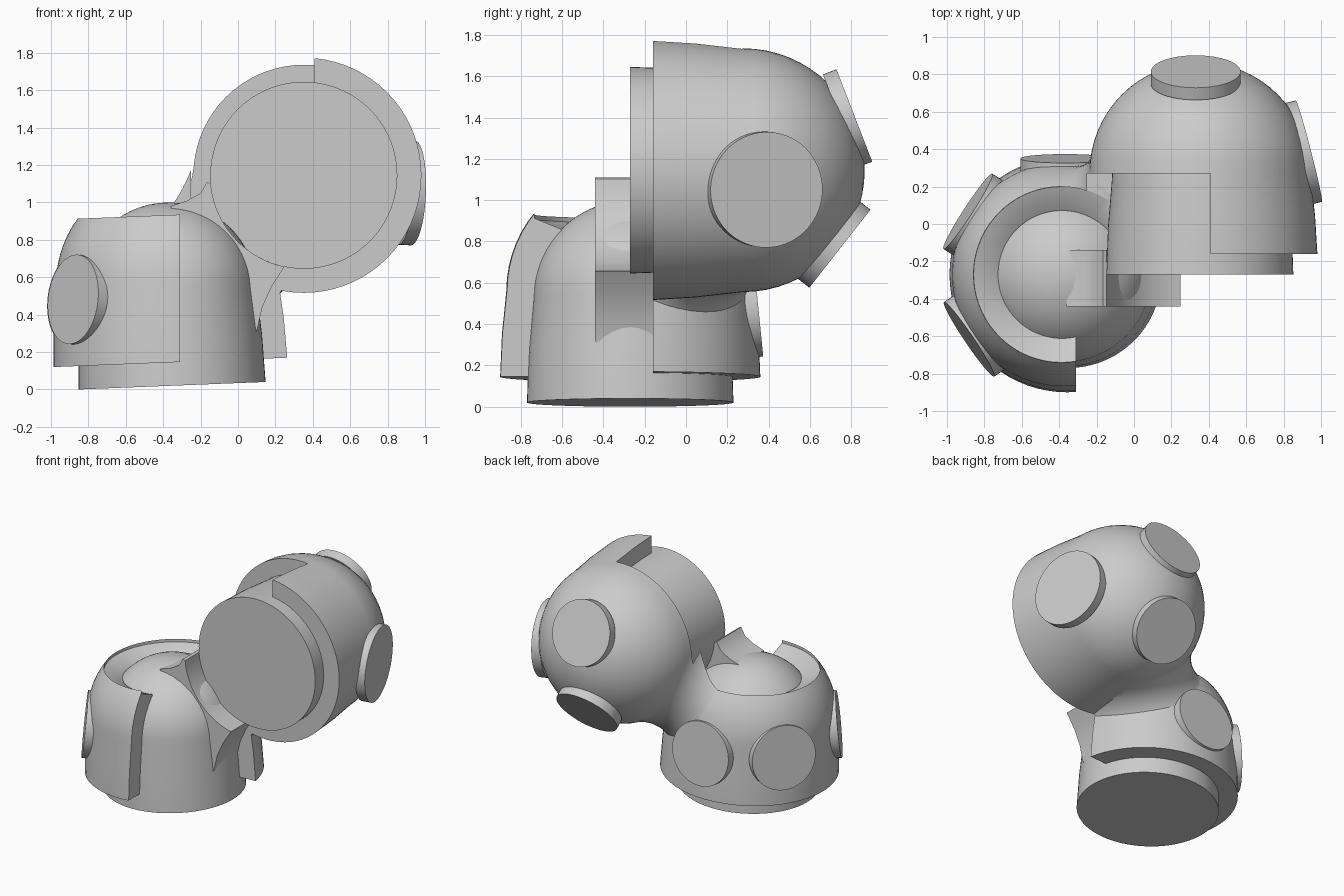
import bpy, bmesh, math
from mathutils import Vector, Matrix

if "Cube" in bpy.data.objects:
    bpy.data.objects.remove(bpy.data.objects["Cube"], do_unlink=True)

grey = bpy.data.materials.new("plain_grey")
grey.use_nodes = True
grey.diffuse_color = (0.6, 0.6, 0.6, 1)
grey.node_tree.nodes["Principled BSDF"].inputs["Base Color"].default_value = (0.6, 0.6, 0.6, 1)


def finish(name, bm):
    bmesh.ops.remove_doubles(bm, verts=bm.verts, dist=1e-5)
    bmesh.ops.recalc_face_normals(bm, faces=bm.faces)
    mesh = bpy.data.meshes.new(name)
    bm.to_mesh(mesh)
    bm.free()
    mesh.materials.append(grey)
    ob = bpy.data.objects.new(name, mesh)
    bpy.context.collection.objects.link(ob)
    return ob


def lathe(name, profile, origin, axis, steps=72):
    """Solid of revolution from (radius, height) pairs along an axis."""
    turn = Vector((0, 0, 1)).rotation_difference(Vector(axis).normalized()).to_matrix().to_4x4()
    place = Matrix.Translation(origin) @ turn
    bm = bmesh.new()
    rings = []
    for r, h in profile:
        ring = []
        for i in range(steps):
            a = math.tau * i / steps
            ring.append(bm.verts.new(place @ Vector((r * math.cos(a), r * math.sin(a), h))))
        rings.append(ring)
    for low, high in zip(rings, rings[1:]):
        for i in range(steps):
            j = (i + 1) % steps
            bm.faces.new((low[i], low[j], high[j], high[i]))
    for ring, (r, h) in ((rings[0], profile[0]), (rings[-1], profile[-1])):
        if r > 0:
            bm.faces.new(ring)
    return finish(name, bm)


def prism(name, outline, y0, y1):
    """Extrude an (x, z) outline along y."""
    bm = bmesh.new()
    face = bm.faces.new([bm.verts.new((x, y0, z)) for x, z in outline])
    out = bmesh.ops.extrude_face_region(bm, geom=[face])
    moved = [v for v in out["geom"] if isinstance(v, bmesh.types.BMVert)]
    bmesh.ops.translate(bm, verts=moved, vec=(0, y1 - y0, 0))
    return finish(name, bm)


def box(name, x0, x1, y0, y1, z0, z1):
    return prism(name, [(x0, z0), (x1, z0), (x1, z1), (x0, z1)], y0, y1)


def combine(target, tool, operation):
    mod = target.modifiers.new("combine", "BOOLEAN")
    mod.operation, mod.object, mod.solver = operation, tool, "EXACT"
    bpy.context.view_layer.objects.active = target
    bpy.ops.object.modifier_apply(modifier=mod.name)
    bpy.data.objects.remove(tool, do_unlink=True)


def domed(base_radius, radius, base, centre, rings=16):
    """Slightly tapering wall that closes in a round dome."""
    wall = [(base_radius, base), ((base_radius + radius) / 2 + 0.006, (base + centre) / 2)]
    arc = [math.pi / 2 * i / rings for i in range(rings)]
    dome = [(radius * math.cos(a), centre + radius * math.sin(a)) for a in arc]
    return wall + dome + [(0, centre + radius)]


# Frames of the two chambers
low_axis = Vector((-0.04, 0, 1)).normalized()
low_base = Vector((-0.352, -0.27, 0.02))
up_axis = Vector((0, 1, 0))
up_base = Vector((0.352, -0.27, 1.145))

# Outer shells
shell = lathe("outer_shell", domed(0.63, 0.6, 0.125, 0.54), low_base, low_axis)
combine(shell, lathe("upper", domed(0.63, 0.59, 0.085, 0.545), up_base, up_axis), "UNION")

# Flared neck that blends the shells
a = low_base + low_axis * 0.54
b = up_base + up_axis * 0.53
half, ball, waist = (b - a).length / 2, 0.59, 0.41
fillet = (half ** 2 + waist ** 2 - ball ** 2) / (2 * (ball - waist))
reach = half * fillet / (ball + fillet)
neck = [(0.3, -reach - 0.15)]
for i in range(17):
    s = reach * (i / 8 - 1)
    neck.append((waist + fillet - math.sqrt(fillet ** 2 - s ** 2), s))
neck.append((0.3, reach + 0.15))
combine(shell, lathe("neck", neck, (a + b) / 2, b - a), "UNION")

# Openings: front quarter, upper corner and the bowl on top
combine(shell, box("front_cut", -0.31, 2, -2, -0.16, -1, 3), "DIFFERENCE")
combine(shell, box("corner_cut", -0.25, 0.41, -2, 0.27, 0.92, 3), "DIFFERENCE")
bowl = [(0.33, 0.82), (0.35, 0.84), (0.47, 0.89), (0.47, 1.4)]
combine(shell, lathe("bowl", bowl, low_base, low_axis), "DIFFERENCE")

# Inner cores
core = domed(0.5, 0.47, 0, 0.51)
parts = [shell,
         lathe("lower_core", core, low_base, low_axis),
         lathe("upper_core", core, up_base, up_axis)]

# Web joining the cores at the front
outline = [(-0.36, 0.98), (-0.27, 1.01), (-0.2, 1.05), (-0.165, 1.11)]
for i in range(15):
    t = math.radians(185 + 73 * i / 14)
    outline.append((up_base.x + 0.5 * math.cos(t), up_base.z + 0.5 * math.sin(t)))
outline += [(0.18, 0.55), (0.13, 0.44), (0.1, 0.31), (-0.3, 0.31)]
parts.append(prism("core_web", outline, -0.44, -0.14))


# Round pads on the shells
def pad(name, centre, normal, radius):
    normal = Vector(normal).normalized()
    return lathe(name, [(radius, -0.07), (radius, 0)], Vector(centre), normal, 64)


for i, angle in enumerate((90, 147, 214)):
    t = math.radians(angle)
    out = Vector((math.cos(t), math.sin(t), 0.1))
    spot = Vector((-0.368, -0.27, 0.42)) + out * 0.62
    parts.append(pad(f"lower_pad_{i + 1}", spot, out, 0.24))
parts.append(pad("upper_pad_side", (0.935, 0.39, 1.05), (0.97, 0.25, -0.04), 0.28))
parts.append(pad("upper_pad_top", (0.33, 0.815, 1.41), (0, 0.93, 0.36), 0.24))
parts.append(pad("upper_pad_bottom", (0.33, 0.745, 0.765), (0, 0.79, -0.62), 0.24))

# Smooth curved walls, keep rims sharp
for ob in parts:
    bpy.ops.object.select_all(action="DESELECT")
    ob.select_set(True)
    bpy.context.view_layer.objects.active = ob
    bpy.ops.object.shade_smooth_by_angle(angle=math.radians(30))
